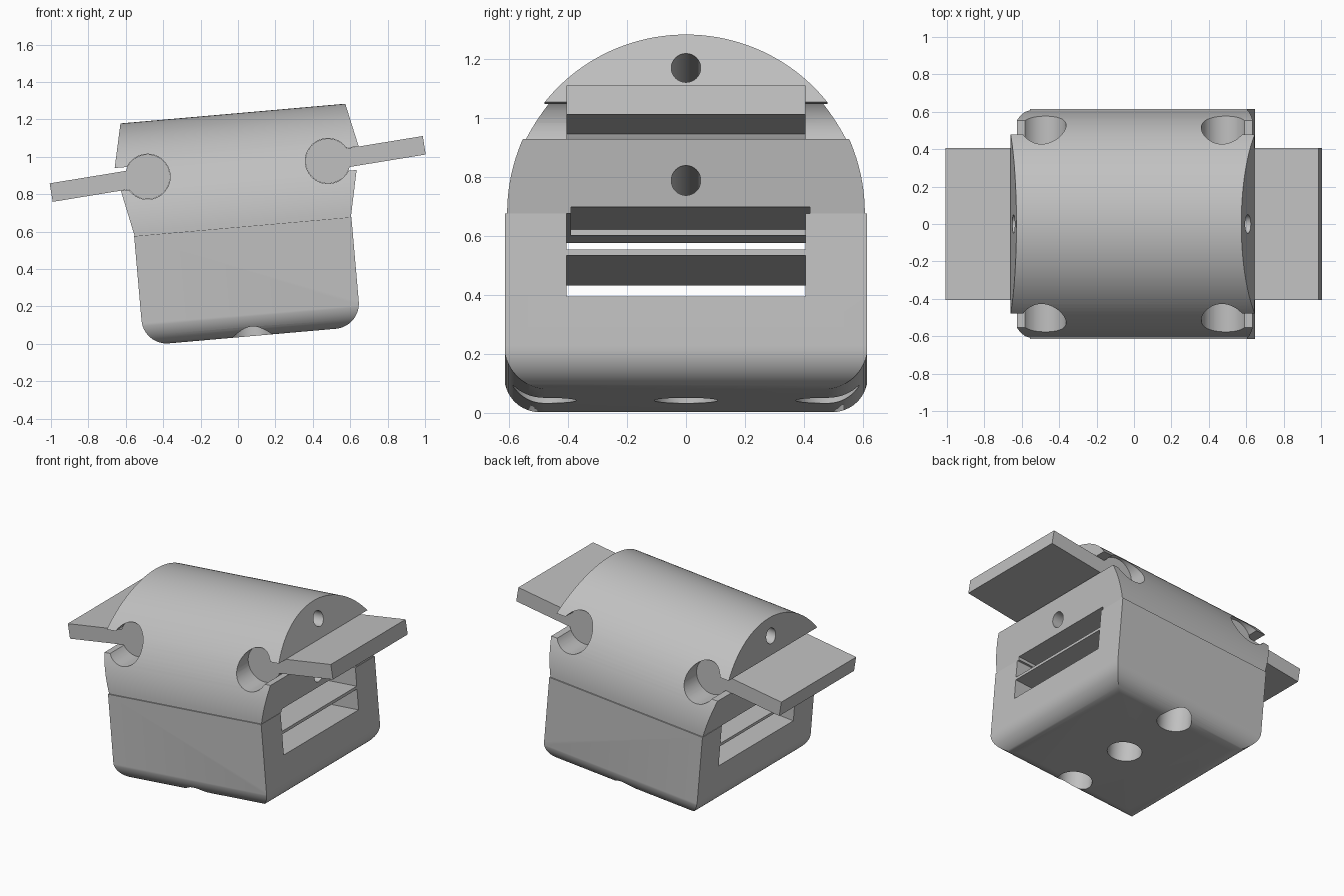
import bpy, bmesh, math
from mathutils import Matrix

cube = bpy.data.objects.get("Cube")
if cube:
    bpy.data.objects.remove(cube, do_unlink=True)

TILT = math.radians(-5)
MID = 0.08           # middle of the housing along its length
SPLIT = 0.622        # height where the lid meets the body
SLOT_Z = 0.932       # height of the hinge slots

grey = bpy.data.materials.new("light grey")
grey.use_nodes = True
colour = (0.53, 0.53, 0.53, 1)
grey.diffuse_color = colour
grey.node_tree.nodes["Principled BSDF"].inputs["Base Color"].default_value = colour


def prism(name, outline, axis, lo, hi):
    """Extrude a 2D outline along an axis; outline is in the other two axes."""
    place = {"x": lambda a, b, t: (t, a, b),
             "y": lambda a, b, t: (a, t, b),
             "z": lambda a, b, t: (a, b, t)}[axis]
    bm = bmesh.new()
    face = bm.faces.new([bm.verts.new(place(a, b, lo)) for a, b in outline])
    moved = bmesh.ops.extrude_face_region(bm, geom=[face])["geom"]
    shift = place(0, 0, hi - lo)
    bmesh.ops.translate(bm, vec=shift, verts=[g for g in moved if isinstance(g, bmesh.types.BMVert)])
    bmesh.ops.recalc_face_normals(bm, faces=bm.faces)
    mesh = bpy.data.meshes.new(name)
    bm.to_mesh(mesh)
    bm.free()
    mesh.materials.append(grey)
    ob = bpy.data.objects.new(name, mesh)
    bpy.context.collection.objects.link(ob)
    return ob


def arc(cx, cy, r, start, end, n):
    return [(cx + r * math.cos(start + (end - start) * i / n),
             cy + r * math.sin(start + (end - start) * i / n)) for i in range(n + 1)]


def circle(cx, cy, r, n=48):
    return arc(cx, cy, r, 0, math.tau, n)[:-1]


def rect(a0, a1, b0, b1):
    return [(a0, b0), (a1, b0), (a1, b1), (a0, b1)]


def tub(centre, half, bottom, top, r):
    """Square-topped outline with two rounded lower corners."""
    q = math.pi / 2
    return ([(centre + half, top), (centre - half, top)]
            + arc(centre - half + r, bottom + r, r, 2 * q, 3 * q, 14)
            + arc(centre + half - r, bottom + r, r, 3 * q, 4 * q, 14))


def combine(ob, tool, operation="DIFFERENCE"):
    tool.hide_render = True
    mod = ob.modifiers.new("cut", "BOOLEAN")
    mod.operation, mod.solver, mod.object = operation, "EXACT", tool
    bpy.context.view_layer.update()
    deps = bpy.context.evaluated_depsgraph_get()
    result = bpy.data.meshes.new_from_object(ob.evaluated_get(deps))
    ob.modifiers.clear()
    ob.data = result
    bpy.data.objects.remove(tool, do_unlink=True)


def finish(ob):
    ob.rotation_euler.y = TILT
    for o in bpy.context.selected_objects:
        o.select_set(False)
    ob.select_set(True)
    bpy.context.view_layer.objects.active = ob
    bpy.ops.object.shade_smooth_by_angle(angle=math.radians(30))


# Lower body: two rounded profiles crossed, so the bottom fillets meet in mitres
body = prism("body", tub(MID, 0.583, 0.035, SPLIT, 0.135), "y", -0.615, 0.615)
combine(body, prism("cross_profile", tub(0, 0.617, 0.035, SPLIT, 0.135), "x", -1, 1), "INTERSECT")
# Two slots run through the body with a thin shelf left between them
for low, high in ((0.339, 0.478), (0.498, 0.8)):
    combine(body, prism("slot", rect(-0.405, 0.405, low, high), "x", -1, 1))
# Underside holes: the middle one opens into the lower slot
for y, depth in ((0, 0.4), (-0.48, 0.3), (0.48, 0.3)):
    combine(body, prism("foot_hole", circle(MID, y, 0.108), "z", -0.1, depth))
finish(body)

# Lid: half cylinder with ends flaring towards the hinge slots
lid = prism("lid", arc(0, SPLIT, 0.607, 0, math.pi, 72), "x", -1, 1)
side = [(0.58, SPLIT - 0.1), (0.58, SPLIT), (0.633, 0.872), (0.655, 0.994), (0.602, 1.235), (0.602, 1.4)]
flare = [(MID + a, b) for a, b in side] + [(MID - a, b) for a, b in reversed(side)]
combine(lid, prism("flare", flare, "y", -1, 1), "INTERSECT")
# Bolt holes right through, above and below the slots
for z in (1.113, 0.732):
    combine(lid, prism("bolt_hole", circle(0, z, 0.05, 32), "x", -1, 1))
# Shallow groove under the lid
combine(lid, prism("groove", rect(-0.39, 0.42, SPLIT - 0.1, SPLIT + 0.021), "x", -0.2, 1))

# Keyhole hinge sockets in the lid, and the flaps that sit in them
for s, name in ((1, "left_flap"), (-1, "right_flap")):
    cx = MID + s * 0.484
    combine(lid, prism("socket", circle(cx, SLOT_Z, 0.121), "y", -1, 1))
    ends = sorted((cx, cx + s))
    combine(lid, prism("socket_slot", rect(*ends, 0.871, 0.994), "y", -1, 1))

    half = 0.05
    gap = math.asin(half / 0.12)
    outline = arc(0, 0, 0.12, gap, math.tau - gap, 48) + [(0.522, -half), (0.522, half)]
    flap = prism(name, outline, "y", -0.405, 0.405)
    turn = math.radians(-4.3) + (0 if s > 0 else math.pi)
    flap.data.transform(Matrix.Translation((cx, 0, SLOT_Z)) @ Matrix.Rotation(turn, 4, "Y"))
    finish(flap)
finish(lid)
